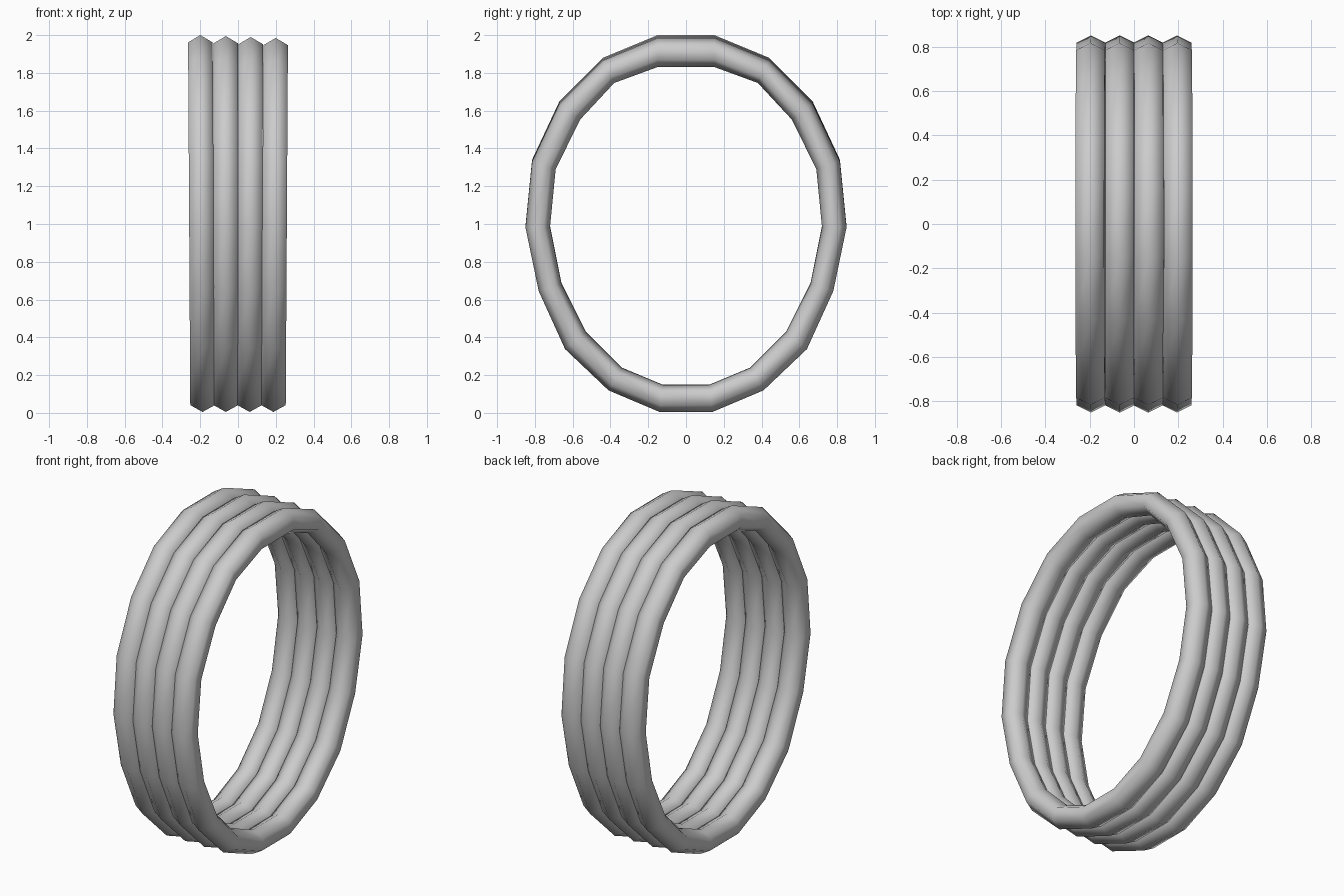
import bpy
import bmesh
from mathutils import Vector

default = bpy.data.objects.get("Cube")
if default:
    bpy.data.objects.remove(default)

# One grey for everything
grey = bpy.data.materials.new("light grey")
grey.use_nodes = True
colour = (0.6, 0.6, 0.6, 1)
grey.diffuse_color = colour
grey.node_tree.nodes["Principled BSDF"].inputs["Base Color"].default_value = colour

# Half outlines of the oval (y, z), top to bottom: outer ridge and inner ridge
OUTER = [(.15, 2), (.44, 1.88), (.67, 1.65), (.815, 1.34), (.85, .99),
         (.78, .65), (.64, .34), (.41, .12), (.14, .005)]
INNER = [(.15, 1.845), (.38, 1.76), (.56, 1.565), (.69, 1.3), (.72, .99),
         (.66, .69), (.53, .43), (.34, .24), (.125, .15)]
# Six-sided tube section: (sideways offset, share of the way to the inner ridge)
SECTION = [(0, 0), (1, .25), (1, .75), (0, 1), (-1, .75), (-1, .25)]
HALF_WIDTH = 0.065


def full_loop(half):
    """Mirror a half outline across y = 0 into a closed loop."""
    return half + [(-y, z) for y, z in reversed(half)]


def make_ring(name, x, lean, drop):
    bm = bmesh.new()
    loops = []
    for outer, inner in zip(full_loop(OUTER), full_loop(INNER)):
        loop = []
        for side, depth in SECTION:
            y, z = Vector(outer).lerp(Vector(inner), depth)
            cx = x + lean * (z - 1)
            loop.append(bm.verts.new((cx + side * HALF_WIDTH, y, z * (1 - drop))))
        loops.append(loop)
    n = len(SECTION)
    for i, a in enumerate(loops):
        b = loops[(i + 1) % len(loops)]
        for j in range(n):
            k = (j + 1) % n
            bm.faces.new((a[j], a[k], b[k], b[j])).smooth = True
    bmesh.ops.recalc_face_normals(bm, faces=bm.faces)
    mesh = bpy.data.meshes.new(name)
    bm.to_mesh(mesh)
    bm.free()
    mesh.materials.append(grey)
    ring = bpy.data.objects.new(name, mesh)
    bpy.context.collection.objects.link(ring)


# Four rings side by side, each leaning a touch and slightly shorter than the last
NAMES = ["right_outer_ring", "right_inner_ring", "left_inner_ring", "left_outer_ring"]
for i, name in enumerate(NAMES):
    make_ring(name, (i - 1.5) * 0.129, -0.006 if i == 0 else 0.003 * (i - 1), 0.0025 * i)
